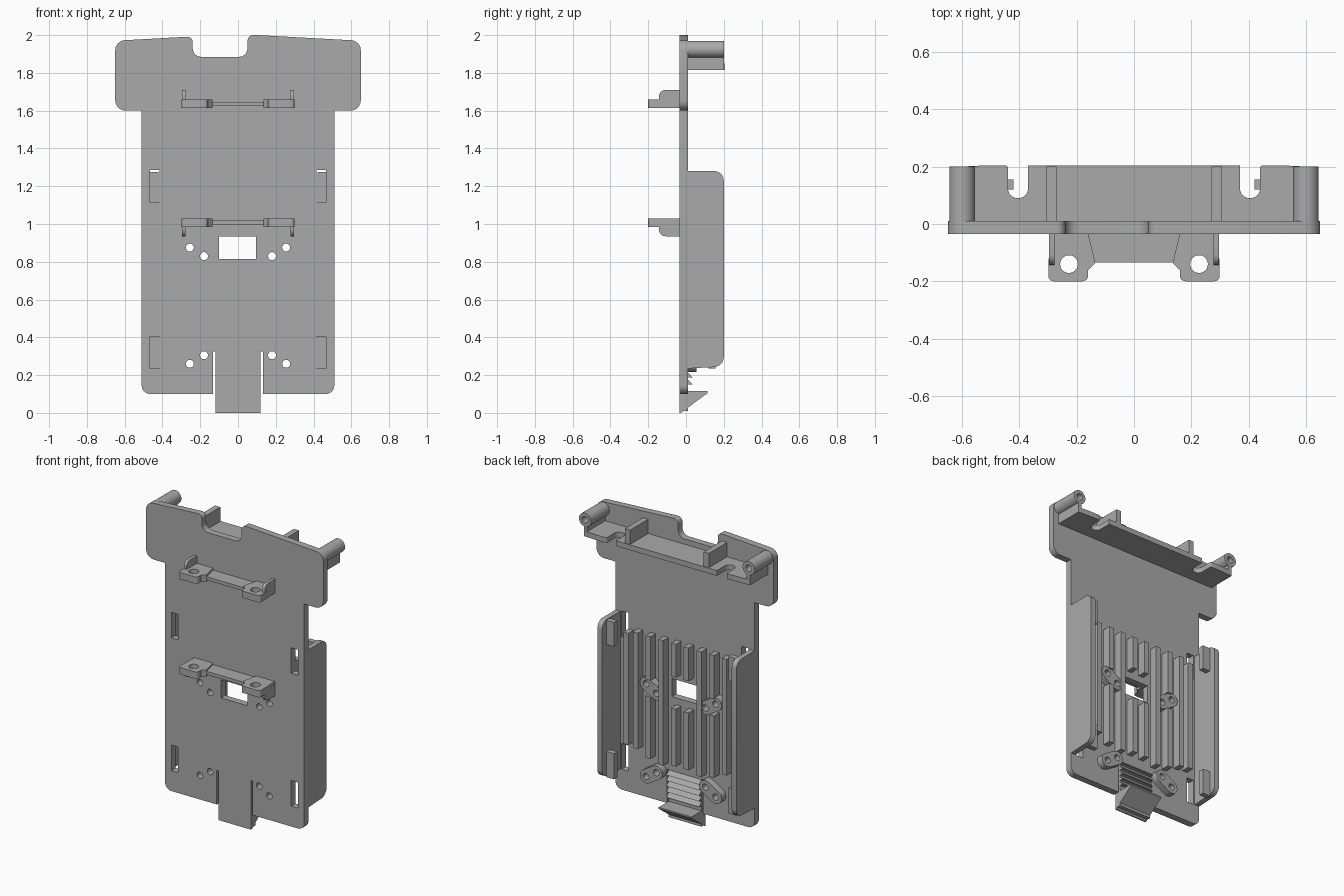
import bpy
from math import cos, sin, pi, atan2
from mathutils import Matrix, Vector

if "Cube" in bpy.data.objects:
    bpy.data.objects.remove(bpy.data.objects["Cube"])

grey = bpy.data.materials.new("plain_grey")
grey.use_nodes = True
COLOUR = (0.4, 0.4, 0.4, 1)
grey.diffuse_color = COLOUR
grey.node_tree.nodes["Principled BSDF"].inputs["Base Color"].default_value = COLOUR

# Columns: where the profile's two axes and its extrusion axis point
AXES = {
    "XZ": ((1, 0, 0), (0, 0, 1), (0, 1, 0)),
    "YZ": ((0, 1, 0), (0, 0, 1), (1, 0, 0)),
    "XY": ((1, 0, 0), (0, 1, 0), (0, 0, 1)),
}


def circle(u, v, r, n=24):
    return [(u + r * cos(2 * pi * i / n), v + r * sin(2 * pi * i / n)) for i in range(n)]


def rect(u0, u1, v0, v1):
    return [(u0, v0), (u1, v0), (u1, v1), (u0, v1)]


def rounded(corners, steps=6):
    """Polygon from (u, v, radius) corners; radius 0 stays sharp."""
    out = []
    for i, (u, v, r) in enumerate(corners):
        p = Vector((u, v))
        if not r:
            out.append((u, v))
            continue
        a = p + (Vector(corners[i - 1][:2]) - p).normalized() * r
        b = p + (Vector(corners[(i + 1) % len(corners)][:2]) - p).normalized() * r
        c = a + b - p
        for k in range(steps + 1):
            t = k / steps * pi / 2
            q = c + (a - c) * cos(t) + (b - c) * sin(t)
            out.append((q.x, q.y))
    return out


def stadium(p, q, r, n=10):
    ang = atan2(q[1] - p[1], q[0] - p[0])
    out = []
    for centre, start in ((p, ang + pi / 2), (q, ang - pi / 2)):
        out += [(centre[0] + r * cos(start + pi * i / n),
                 centre[1] + r * sin(start + pi * i / n)) for i in range(n + 1)]
    return out


def prism(name, plane, loops, lo, hi):
    """Fill the first loop, leave the others as holes, extrude from lo to hi."""
    curve = bpy.data.curves.new(name, "CURVE")
    curve.dimensions = "2D"
    curve.fill_mode = "BOTH"
    curve.extrude = (hi - lo) / 2
    for loop in loops:
        s = curve.splines.new("POLY")
        s.points.add(len(loop) - 1)
        for pt, (u, v) in zip(s.points, loop):
            pt.co = (u, v, 0, 1)
        s.use_cyclic_u = True
    temp = bpy.data.objects.new(name + "_profile", curve)
    bpy.context.collection.objects.link(temp)
    dg = bpy.context.evaluated_depsgraph_get()
    mesh = bpy.data.meshes.new_from_object(temp.evaluated_get(dg))
    bpy.data.objects.remove(temp)
    axes = Matrix(AXES[plane]).transposed().to_4x4()
    mesh.transform(axes @ Matrix.Translation((0, 0, (lo + hi) / 2)))
    finish(name, mesh)


def finish(name, mesh):
    import bmesh
    bm = bmesh.new()
    bm.from_mesh(mesh)
    bmesh.ops.remove_doubles(bm, verts=bm.verts, dist=1e-5)
    bmesh.ops.recalc_face_normals(bm, faces=bm.faces)
    bm.to_mesh(mesh)
    bm.free()
    mesh.name = name
    mesh.materials.clear()
    mesh.materials.append(grey)
    mesh.shade_smooth()
    mesh.set_sharp_from_angle(angle=pi / 6)
    bpy.context.collection.objects.link(bpy.data.objects.new(name, mesh))


def box(name, x0, x1, y0, y1, z0, z1):
    prism(name, "XY", [rect(x0, x1, y0, y1)], z0, z1)


FRONT, BACK, DEPTH = -0.035, 0.01, 0.2
SIDES = ((1, "left"), (-1, "right"))
HOLE_PAIRS = [((0.255, 0.875), (0.18, 0.83)), ((0.255, 0.26), (0.18, 0.305))]
SLOTS = ((0.235, 0.405), (1.115, 1.285))


def mirror_x(loop, s):
    return [(s * u, v) for u, v in loop]


# Back plate with head, notch, spring tongue, window, slots and screw holes
outline = rounded([
    (-0.51, 0.1, 0.045), (-0.132, 0.1, 0), (-0.132, 0.325, 0), (-0.12, 0.325, 0),
    (-0.12, 0.01, 0), (0.12, 0.01, 0), (0.12, 0.325, 0), (0.132, 0.325, 0),
    (0.132, 0.1, 0), (0.51, 0.1, 0.045), (0.51, 1.6, 0), (0.65, 1.6, 0.055),
    (0.65, 1.97, 0.05), (0.05, 2.003, 0.035), (0.05, 1.885, 0.045),
    (-0.24, 1.885, 0.045), (-0.24, 1.993, 0.03), (-0.65, 1.97, 0.05),
    (-0.65, 1.6, 0.055), (-0.51, 1.6, 0)])
cuts = [rect(-0.1, 0.095, 0.815, 0.935)]
for s, _ in SIDES:
    cuts += [mirror_x(rect(0.415, 0.465, a, b), s) for a, b in SLOTS]
    cuts += [circle(s * u, v, 0.021) for pair in HOLE_PAIRS for u, v in pair]
prism("back_plate", "XZ", [outline] + cuts, FRONT, BACK)

# Wedge latch and grip ridges on the tongue
prism("tongue_latch", "YZ", [[(FRONT, 0), (FRONT, 0.115), (0.115, 0.115),
                              (0.115, 0.105), (-0.028, 0)]], -0.12, 0.12)
for i in range(5):
    z = 0.15 + i * 0.037
    prism("grip_ridge", "YZ", [[(BACK - 0.005, z), (0.035, z), (BACK - 0.005, z + 0.03)]],
          -0.12, 0.12)

for s, side in SIDES:
    # Side wall with two inward hooks
    wall = rounded([(BACK - 0.005, 0.235, 0), (DEPTH, 0.245, 0.05),
                    (DEPTH, 1.28, 0.05), (BACK - 0.005, 1.28, 0)])
    prism(side + "_wall", "YZ", [wall], *sorted((s * 0.475, s * 0.51)))
    for a, b in SLOTS:
        prism(side + "_hook", "XY", [mirror_x(rect(0.42, 0.48, 0.12, 0.155), s)],
              a, min(b, 1.275))

    # Screw bosses
    for p, q in HOLE_PAIRS:
        p, q = (s * p[0], p[1]), (s * q[0], q[1])
        prism(side + "_screw_boss", "XZ",
              [stadium(p, q, 0.045), circle(*p, 0.021), circle(*q, 0.021)],
              BACK - 0.002, 0.055)

    # Cooling fins, interrupted at the window and the bosses
    fins = {0.046: ((0.39, 0.77), (0.98, 1.2)), 0.14: ((0.37, 1.2),),
            0.233: ((0.39, 0.8), (0.91, 1.2)), 0.326: ((0.43, 1.2),),
            0.396: ((0.44, 1.18),)}
    for x, spans in fins.items():
        for a, b in spans:
            prism(side + "_fin", "XZ", [mirror_x(rect(x - 0.018, x + 0.018, a, b), s)],
                  BACK - 0.002, 0.065)

    # Head: screw post with web, and upright rib
    prism(side + "_post", "XZ", [circle(s * 0.6, 1.925, 0.045), circle(s * 0.6, 1.925, 0.022)],
          BACK - 0.002, DEPTH)
    prism(side + "_post_web", "XZ", [mirror_x(rect(0.585, 0.61, 1.82, 1.885), s)],
          BACK - 0.002, DEPTH)
    prism(side + "_rib", "XZ", [mirror_x(rect(0.27, 0.308, 1.84, 1.945), s)],
          BACK - 0.002, DEPTH)

# Shelf under the head with two U-shaped cable notches
half = [(0.61, BACK - 0.002, 0), (0.61, DEPTH, 0), (0.51, DEPTH + 0.005, 0),
        (0.44, DEPTH + 0.005, 0.01), (0.44, 0.09, 0.034), (0.37, 0.09, 0.034),
        (0.37, DEPTH + 0.005, 0)]
prism("head_shelf", "XY",
      [rounded(half + [(-x, y, r) for x, y, r in reversed(half)])], 1.815, 1.85)

# Front brackets: eared arms, thin bridge and end tabs; the lower one is flipped
for name, base, d in (("upper", 1.615, 1), ("lower", 1.03, -1)):
    def span(a, b):
        return sorted((base + d * a, base + d * b))
    bridge = [(-0.18, FRONT + 0.002), (0.18, FRONT + 0.002), (0.18, -0.135), (-0.18, -0.135)]
    prism(name + "_bridge", "XY", [bridge], *span(0.01, 0.032))
    for s, side in SIDES:
        arm = rounded([(0.16, FRONT + 0.002, 0), (0.295, FRONT + 0.002, 0),
                       (0.3, -0.2, 0.02), (0.16, -0.2, 0.02), (0.16, -0.16, 0),
                       (0.135, -0.135, 0)])
        prism(f"{name}_{side}_arm", "XY",
              [mirror_x(arm, s), circle(s * 0.227, -0.14, 0.031)], *span(0, 0.045))
        tab = rounded([(FRONT + 0.002, base + d * 0.02, 0), (-0.143, base + d * 0.02, 0),
                       (-0.143, base + d * 0.095, 0.035), (FRONT + 0.002, base + d * 0.095, 0)])
        prism(f"{name}_{side}_tab", "YZ", [tab], *sorted((s * 0.277, s * 0.297)))
